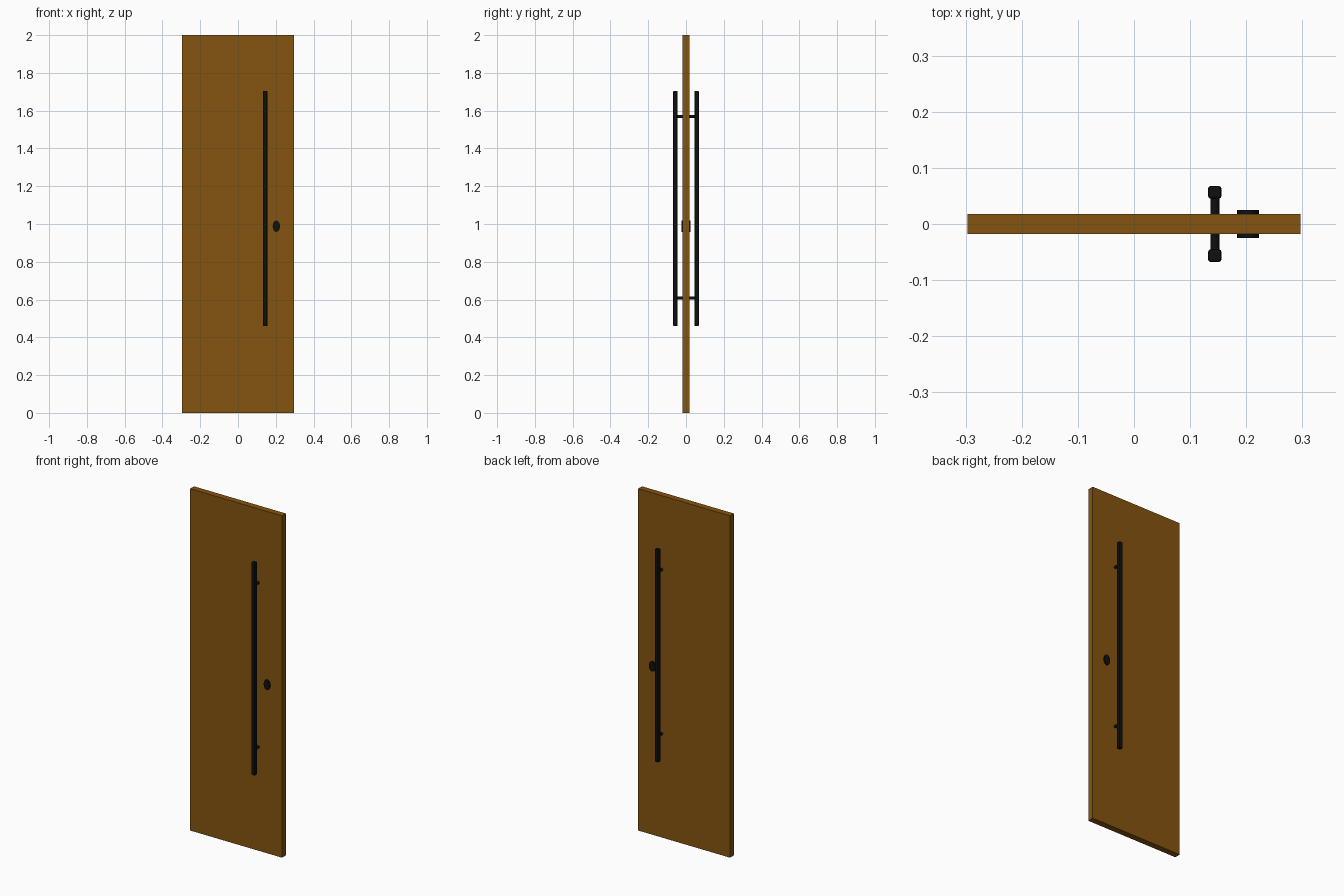
import bpy, math

if "Cube" in bpy.data.objects:
    bpy.data.objects.remove(bpy.data.objects["Cube"])


def material(name, rgb):
    m = bpy.data.materials.new(name)
    m.diffuse_color = (*rgb, 1)
    m.use_nodes = True
    m.node_tree.nodes["Principled BSDF"].inputs["Base Color"].default_value = m.diffuse_color
    return m


WOOD = material("brown wood", (0.235, 0.087, 0.005))
BLACK = material("black metal", (0.005, 0.005, 0.005))


def finish(name, mat):
    o = bpy.context.object
    o.name = name
    o.data.materials.append(mat)
    bpy.ops.object.transform_apply(location=False, rotation=True, scale=True)
    return o


def box(name, loc, size, mat, bevel=0):
    bpy.ops.mesh.primitive_cube_add(size=1, location=loc)
    bpy.context.object.scale = size
    o = finish(name, mat)
    if bevel:
        b = o.modifiers.new("rounded edges", 'BEVEL')
        b.width, b.segments = bevel, 2
    return o


def rod(name, loc, width, height, length, sides=16):
    # oval rod running along y
    bpy.ops.mesh.primitive_cylinder_add(vertices=sides, radius=0.5, depth=1, location=loc,
                                        rotation=(math.pi / 2, 0, 0))
    bpy.context.object.scale = (width, height, length)
    o = finish(name, BLACK)
    bpy.ops.object.shade_smooth_by_angle(angle=math.radians(35))
    return o


# Door slab
box("door_panel", (0, 0, 1), (0.594, 0.036, 2), WOOD)

# Long pull bars on both faces
for side, s in (("front", -1), ("back", 1)):
    box(side + "_pull_bar", (0.144, s * 0.0565, 1.082), (0.024, 0.023, 1.246), BLACK, 0.005)

# Standoffs joining the bars through the door
for place, z in (("lower", 0.608), ("upper", 1.569)):
    rod(place + "_standoff", (0.144, 0, z), 0.016, 0.016, 0.1)

# Oval lock cylinder showing on both faces
rod("lock", (0.203, 0, 0.988), 0.039, 0.061, 0.05)
